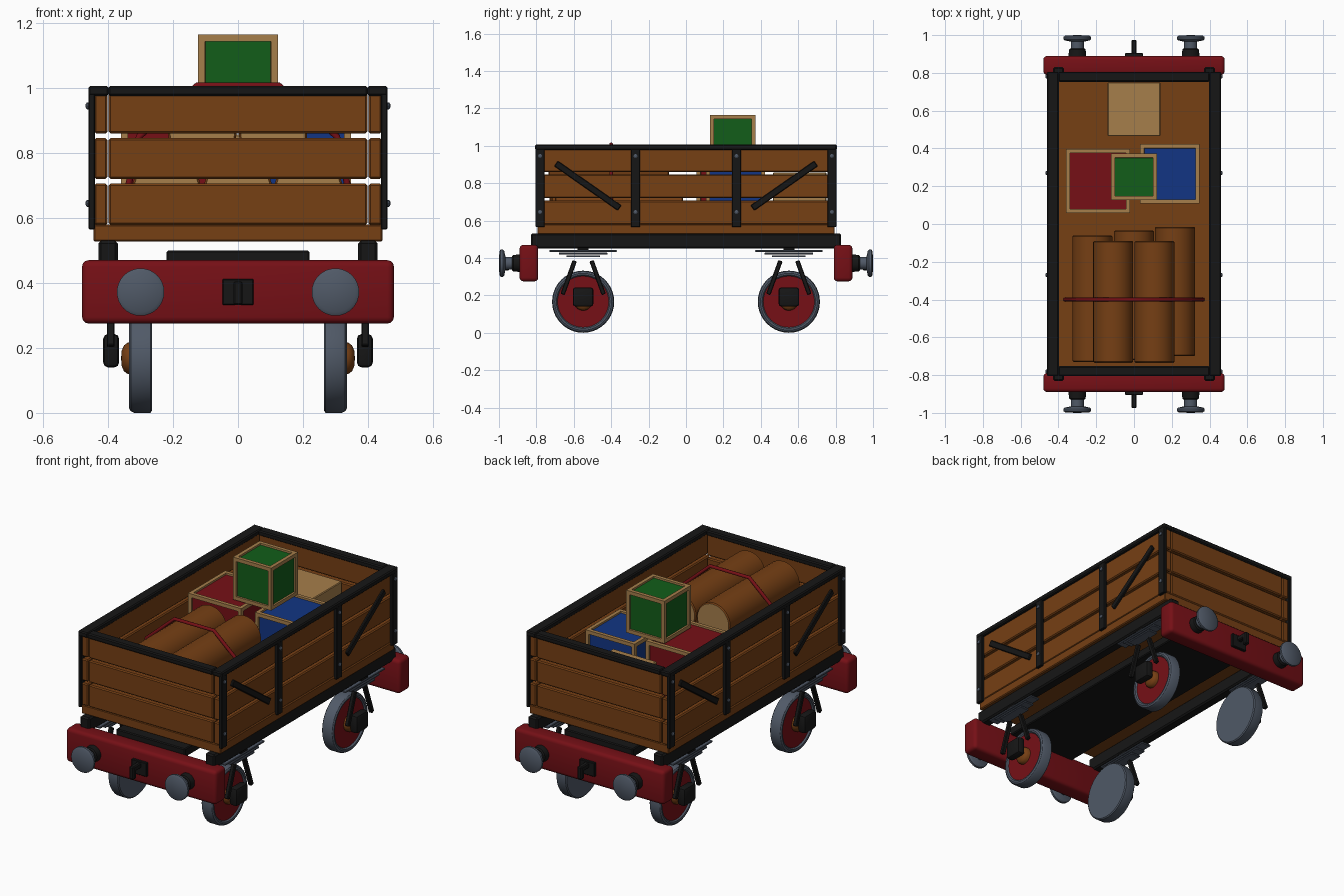
import bpy, bmesh, math
from mathutils import Vector, Matrix

if "Cube" in bpy.data.objects:
    bpy.data.objects.remove(bpy.data.objects["Cube"])


def mat(name, r, g, b):
    m = bpy.data.materials.new(name)
    m.diffuse_color = (r, g, b, 1)
    m.use_nodes = True
    m.node_tree.nodes["Principled BSDF"].inputs["Base Color"].default_value = m.diffuse_color
    return m


WOOD = mat("brown wood", 0.18, 0.05, 0.007)
TAN = mat("pale wood", 0.38, 0.21, 0.07)
RED = mat("deep red", 0.18, 0.005, 0.008)
BLACK = mat("iron black", 0.008, 0.008, 0.008)
GREY = mat("steel grey", 0.08, 0.1, 0.135)
GREEN = mat("green paint", 0.006, 0.11, 0.01)
BLUE = mat("blue paint", 0.006, 0.036, 0.23)


def finish(name, bm, mats, matrix=None):
    bmesh.ops.recalc_face_normals(bm, faces=bm.faces)
    if matrix is not None:
        bm.transform(matrix)
    me = bpy.data.meshes.new(name)
    bm.to_mesh(me)
    bm.free()
    for m in mats:
        me.materials.append(m)
    me.shade_smooth()
    me.set_sharp_from_angle(angle=math.radians(32))
    ob = bpy.data.objects.new(name, me)
    bpy.context.collection.objects.link(ob)
    return ob


def box(name, lo, hi, m, bevel=0.005, seg=1, rot=None):
    """Box between two corners, optionally rotated about its centre."""
    lo, hi = Vector([min(a, b) for a, b in zip(lo, hi)]), Vector([max(a, b) for a, b in zip(lo, hi)])
    bm = bmesh.new()
    bmesh.ops.create_cube(bm, size=1)
    bmesh.ops.scale(bm, vec=hi - lo, verts=bm.verts)
    if bevel:
        bmesh.ops.bevel(bm, geom=bm.edges[:], offset=bevel, segments=seg,
                        profile=0.5, affect='EDGES')
    mtx = Matrix.Translation((lo + hi) / 2)
    if rot is not None:
        mtx = mtx @ rot
    return finish(name, bm, [m], mtx)


def bar(name, x0, x1, p, q, width, m):
    """Flat bar in a side plane, running between two (y, z) points."""
    dy, dz = q[0] - p[0], q[1] - p[1]
    half = math.hypot(dy, dz) / 2
    cy, cz = (p[0] + q[0]) / 2, (p[1] + q[1]) / 2
    return box(name, (x0, cy - half, cz - width / 2), (x1, cy + half, cz + width / 2),
               m, 0.004, 1, Matrix.Rotation(math.atan2(dz, dy), 4, 'X'))


def lathe(name, profile, loc, direction, mats, rule=None, steps=32):
    """Spin (along, radius) points about an axis pointing in direction."""
    bm = bmesh.new()
    vs = [bm.verts.new((a, 0, r)) for a, r in profile]
    es = [bm.edges.new(e) for e in zip(vs, vs[1:])]
    bmesh.ops.spin(bm, geom=vs + es, axis=(1, 0, 0), cent=(0, 0, 0),
                   angle=2 * math.pi, steps=steps)
    bmesh.ops.remove_doubles(bm, verts=bm.verts, dist=1e-5)
    if rule:
        for f in bm.faces:
            f.material_index = rule(f.calc_center_median())
    rot = Vector(direction).to_track_quat('X', 'Z').to_matrix().to_4x4()
    return finish(name, bm, mats, Matrix.Translation(loc) @ rot)


def crate(name, x, y, z, size, paint):
    """Cube with a framed, slightly sunken panel on each face."""
    bm = bmesh.new()
    bmesh.ops.create_cube(bm, size=size)
    faces = bm.faces[:]
    bmesh.ops.inset_individual(bm, faces=faces, thickness=0.03)
    bmesh.ops.inset_individual(bm, faces=faces, thickness=0.001, depth=-0.01)
    for f in faces:
        f.material_index = 1
    return finish(name, bm, [TAN, paint], Matrix.Translation((x, y, z + size / 2)))


# Underframe, floor
box("floor", (-0.445, -0.795, 0.527), (0.445, 0.795, 0.58), WOOD)
box("centre_beam", (-0.22, -0.80, 0.45), (0.22, 0.80, 0.50), BLACK)
for s in (-1, 1):
    box("side_rail", (s * 0.37, -0.83, 0.45), (s * 0.43, 0.83, 0.53), BLACK, 0.008)

# Plank walls with narrow gaps
for z0, z1 in ((0.578, 0.706), (0.72, 0.846), (0.86, 0.985)):
    for s in (-1, 1):
        box("side_plank", (s * 0.402, -0.797, z0), (s * 0.443, 0.797, z1), WOOD, 0.006)
        box("end_plank", (-0.398, s * 0.757, z0), (0.398, s * 0.797, z1), WOOD, 0.006)

# Top rim, posts, straps and bolts
for s in (-1, 1):
    box("side_rim", (s * 0.398, -0.806, 0.976), (s * 0.461, 0.806, 1.006), BLACK, 0.006)
    box("end_rim", (-0.40, s * 0.753, 0.976), (0.40, s * 0.806, 1.006), BLACK, 0.006)
    for y in (-0.78, -0.27, 0.27, 0.78):
        box("side_post", (s * 0.44, y - 0.024, 0.565), (s * 0.46, y + 0.024, 0.985), BLACK, 0.003)
        for z in (0.645, 0.945):
            lathe("bolt", [(0, 0), (0, 0.011), (0.007, 0.011), (0.011, 0.005), (0.011, 0)],
                  (s * 0.458, y, z), (s, 0, 0), [GREY], steps=8)
    for e in (-1, 1):
        bar("diagonal_strap", s * 0.44, s * 0.456, (e * 0.695, 0.905), (e * 0.355, 0.667),
            0.035, BLACK)

# Buffer beams, buffers and couplings at both ends
for e in (-1, 1):
    box("buffer_beam", (-0.48, e * 0.79, 0.275), (0.48, e * 0.89, 0.47), RED, 0.02, 3)
    for s in (-1, 1):
        at = (s * 0.30, e * 0.885, 0.372)
        lathe("buffer_socket", [(0, 0), (0, 0.047), (0.038, 0.044), (0.045, 0.038), (0.045, 0)],
              at, (0, e, 0), [BLACK])
        lathe("buffer", [(0.04, 0), (0.04, 0.034), (0.08, 0.034), (0.087, 0.066), (0.094, 0.073),
                         (0.106, 0.073), (0.113, 0.062), (0.115, 0)],
              at, (0, e, 0), [GREY])
    box("coupling_plate", (-0.048, e * 0.885, 0.332), (0.048, e * 0.905, 0.412), BLACK, 0.003)
    box("coupling_hook_shank", (-0.014, e * 0.90, 0.375), (0.014, e * 0.975, 0.405), BLACK)
    box("coupling_hook_tip", (-0.014, e * 0.945, 0.332), (0.014, e * 0.975, 0.39), BLACK)

# Wheels, axle boxes, hangers and leaf springs
wheel = [(0, 0), (0, 0.16), (0.005, 0.166), (0.055, 0.166), (0.065, 0.161), (0.07, 0.152),
         (0.068, 0.143), (0.06, 0.137), (0.06, 0)]
hub = [(0.05, 0), (0.05, 0.05), (0.075, 0.048), (0.086, 0.04), (0.093, 0.024), (0.095, 0)]
for s in (-1, 1):
    for y in (-0.55, 0.55):
        lathe("wheel", wheel, (s * 0.265, y, 0.166), (s, 0, 0), [GREY, RED],
              lambda c: int(c.x > 0.0595 and c.yz.length < 0.137), 40)
        lathe("wheel_hub", hub, (s * 0.265, y, 0.168), (s, 0, 0), [WOOD])
        box("axle_box", (s * 0.366, y - 0.055, 0.14), (s * 0.415, y + 0.055, 0.243), BLACK, 0.015, 2)
        for d in (-1, 1):
            bar("hanger", s * 0.38, s * 0.404, (y + d * 0.11, 0.205), (y + d * 0.045, 0.385),
                0.024, BLACK)
        for i, half in enumerate((0.18, 0.13, 0.09)):
            z = 0.442 - i * 0.014
            box("leaf_spring", (s * 0.37, y - half, z - 0.010), (s * 0.43, y + half, z),
                GREY, 0.002)
        box("spring_block", (s * 0.375, y - 0.03, 0.435), (s * 0.425, y + 0.03, 0.455), BLACK, 0.002)

# Crates
crate("red_crate", -0.19, 0.227, 0.58, 0.34, RED)
crate("blue_crate", 0.19, 0.265, 0.58, 0.315, BLUE)
crate("green_crate", 0.0, 0.25, 0.92, 0.245, GREEN)
box("plain_crate", (-0.14, 0.465, 0.575), (0.14, 0.75, 0.857), TAN, 0.004)

# Stacked logs with pale sawn ends
for x, z, y0, y1 in ((-0.22, 0.685, -0.73, -0.06), (0.0, 0.685, -0.72, -0.035),
                     (0.217, 0.685, -0.70, -0.015), (-0.11, 0.868, -0.735, -0.09),
                     (0.108, 0.868, -0.735, -0.09)):
    n = y1 - y0
    lathe("log", [(0, 0), (0, 0.1), (0.006, 0.106), (n - 0.006, 0.106), (n, 0.1), (n, 0)],
          (x, y0, z), (0, 1, 0), [WOOD, TAN],
          lambda c: int(c.x < 0.001 or c.x > n - 0.001))

# Red strap tied over the logs
half = [(0.365, 0.585), (0.335, 0.71), (0.305, 0.85), (0.125, 1.008)]
path = [(-x, z) for x, z in half] + half[::-1]
cu = bpy.data.curves.new("log_strap", 'CURVE')
cu.dimensions = '3D'
cu.bevel_depth = 0.01
cu.bevel_resolution = 2
cu.use_fill_caps = True
sp = cu.splines.new('POLY')
sp.points.add(len(path) - 1)
for p, (x, z) in zip(sp.points, path):
    p.co = (x, -0.40, z, 1)
cu.materials.append(RED)
bpy.context.collection.objects.link(bpy.data.objects.new("log_strap", cu))
